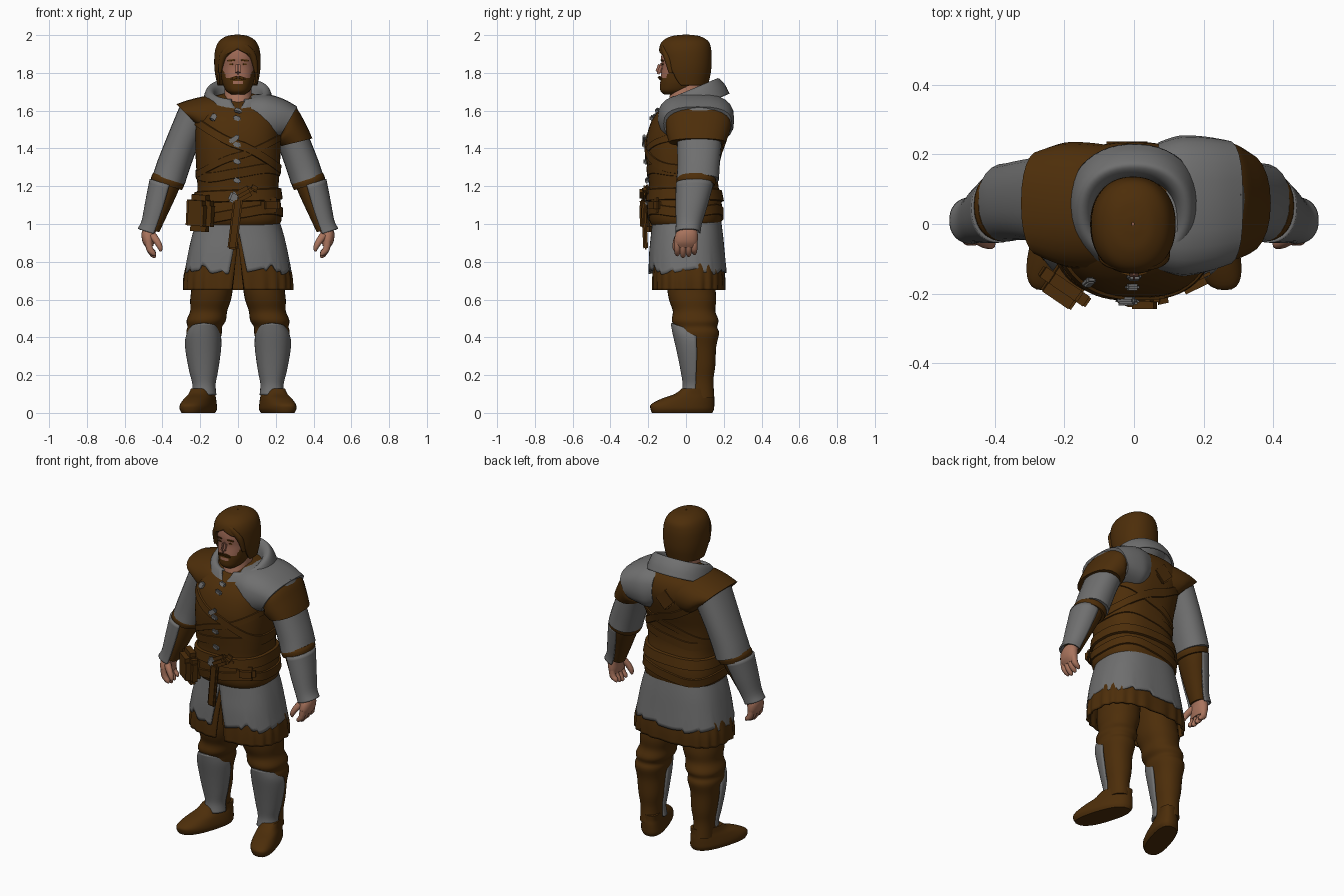
import bpy, bmesh, math
from mathutils import Vector, Matrix

def material(name, rgb):
    m = bpy.data.materials.new(name)
    m.diffuse_color = (*rgb, 1)
    return m

BROWN = material("brown leather", (0.074, 0.027, 0.003))
GRAY = material("gray cloth", (0.16, 0.16, 0.16))
SKIN = material("skin", (0.40, 0.175, 0.11))
FACE = material("ruddy skin", (0.34, 0.14, 0.09))
TAU = 2 * math.pi

def power(v, n):
    return math.copysign(abs(v) ** (2 / n), v)

def smooth_rows(keys, sub):
    """Catmull-Rom interpolation of tuples."""
    out = []
    for i in range(len(keys) - 1):
        p0, p1, p2, p3 = (keys[max(0, min(len(keys) - 1, i + k))] for k in (-1, 0, 1, 2))
        for s in range(sub):
            t = s / sub
            out.append([0.5 * (2 * b + (c - a) * t + (2 * a - 5 * b + 4 * c - d) * t * t
                               + (3 * b - a - 3 * c + d) * t ** 3)
                        for a, b, c, d in zip(p0, p1, p2, p3)])
    return out + [list(keys[-1])]

def table(points, z):
    """Linear lookup in rows sorted by their first value."""
    if z <= points[0][0]:
        return points[0][1:]
    for a, b in zip(points, points[1:]):
        if z <= b[0]:
            t = (z - a[0]) / (b[0] - a[0])
            return [p + (q - p) * t for p, q in zip(a[1:], b[1:])]
    return points[-1][1:]

def finish(ob, thick=0, angle=45):
    bpy.context.collection.objects.link(ob)
    if thick:
        m = ob.modifiers.new("thickness", "SOLIDIFY")
        m.thickness, m.offset = thick, 0
    bpy.ops.object.select_all(action='DESELECT')
    ob.select_set(True)
    bpy.context.view_layer.objects.active = ob
    bpy.ops.object.shade_smooth_by_angle(angle=math.radians(angle))
    return ob

def surface(name, rows, mat, closed=True, caps=True, thick=0, rule=None, mx=1):
    bm = bmesh.new()
    vr = [[bm.verts.new((p[0] * mx, p[1], p[2])) for p in r] for r in rows]
    n = len(rows[0])
    for a, b in zip(vr, vr[1:]):
        for i in range(n if closed else n - 1):
            j = (i + 1) % n
            bm.faces.new((a[i], a[j], b[j], b[i]))
    if closed and caps:
        bm.faces.new(vr[0])
        bm.faces.new(vr[-1])
    bmesh.ops.remove_doubles(bm, verts=bm.verts, dist=1e-5)
    bmesh.ops.recalc_face_normals(bm, faces=bm.faces)
    if rule:
        for f in bm.faces:
            f.material_index = rule(f.calc_center_median())
    me = bpy.data.meshes.new(name)
    bm.to_mesh(me)
    bm.free()
    for m in (mat if isinstance(mat, list) else [mat]):
        me.materials.append(m)
    return finish(bpy.data.objects.new(name, me), thick)

def stack(name, keys, mat, seg=32, n=2.2, sub=4, gap=None, arc=None, warp=None, **kw):
    """Horizontal sections (x centre, front y, back y, z, half width)."""
    rows = []
    for cx, yf, yb, z, rx in smooth_rows(keys, sub):
        a0, a1 = 0, TAU
        if gap:
            a0 = math.asin(min(1, max(0, gap(z) / rx)) ** (n / 2))
            a1 = TAU - a0
        if arc:
            a0, a1 = -arc, arc
        full = not (gap or arc)
        row = []
        for i in range(seg):
            a = a0 + (a1 - a0) * i / (seg if full else seg - 1)
            p = Vector((cx + rx * power(math.sin(a), n),
                        (yf + yb) / 2 - (yb - yf) / 2 * power(math.cos(a), n), z))
            row.append(warp(p, a) if warp else p)
        rows.append(row)
    return surface(name, rows, mat, closed=not (gap or arc), **kw)

def tube(name, keys, mat, seg=24, n=2.2, sub=4, arc=None, **kw):
    """Tilted sections (x, y, z, half length, half depth, normal x, normal z)."""
    rows = []
    for x, y, z, rx, ry, nx, nz in smooth_rows(keys, sub):
        e1 = Vector((-nz, 0, nx)).normalized()
        a0, a1 = arc or (0, TAU)
        row = []
        for i in range(seg):
            a = a0 + (a1 - a0) * i / (seg - 1 if arc else seg)
            row.append(Vector((x, y, z)) + e1 * rx * power(math.cos(a), n)
                       + Vector((0, ry * power(math.sin(a), n), 0)))
        rows.append(row)
    return surface(name, rows, mat, closed=not arc, **kw)

def box(name, loc, size, mat, rot=(0, 0, 0), bevel=0.01):
    bm = bmesh.new()
    bmesh.ops.create_cube(bm, size=1, matrix=Matrix.Diagonal((*size, 1)))
    bmesh.ops.bevel(bm, geom=bm.edges[:], offset=min(bevel, min(size) * .4), segments=2, affect='EDGES')
    me = bpy.data.meshes.new(name)
    bm.to_mesh(me)
    bm.free()
    me.materials.append(mat)
    ob = bpy.data.objects.new(name, me)
    ob.location, ob.rotation_euler = loc, rot
    return finish(ob)

# Jerkin
TORSO = [(0, -.17, .17, .98, .205), (0, -.195, .19, 1.02, .23), (0, -.20, .19, 1.10, .228),
         (0, -.195, .175, 1.18, .215), (0, -.20, .168, 1.25, .218), (0, -.21, .178, 1.35, .224),
         (0, -.21, .21, 1.45, .226), (0, -.18, .235, 1.55, .226), (0, -.125, .225, 1.62, .21),
         (0, -.065, .19, 1.665, .165), (0, -.03, .13, 1.69, .08)]
stack("jerkin", TORSO, BROWN, seg=48, n=2.6)
PROFILE = [(k[3], k[1], k[2], k[4]) for k in smooth_rows(TORSO, 4)]

def band(name, zc, w, off=0.014, slope=0, wave=0):
    """Strap wrapped around the jerkin, tilted by slope."""
    rows = [[] for _ in range(4)]
    for i in range(64):
        a = TAU * i / 64
        for row, (dz, o) in zip(rows, ((-w, -.01), (-w * .8, off), (w * .8, off), (w, -.01))):
            z = zc + dz + slope * math.sin(a) + wave * math.sin(3 * a)
            yf, yb, rx = table(PROFILE, z)
            row.append(((rx + o) * power(math.sin(a), 2.6),
                        (yf + yb) / 2 - ((yb - yf) / 2 + o) * power(math.cos(a), 2.6), z))
    surface(name, rows, BROWN, caps=False)

band("waist_belt", 1.15, .035, .014, .01)
band("lower_belt", 1.055, .03, .008, .02, .012)
band("chest_strap", 1.42, .028, .008, -.13)
band("cross_strap", 1.36, .022, .006, .10)
band("rib_fold", 1.27, .03, .005, .02, .012)
box("back_flap", (-.02, .228, 1.54), (.10, .02, .10), BROWN, (0, .785, 0), .008)

# Front clasps
for z, y in ((1.56, -.182), (1.42, -.222), (1.33, -.214), (1.23, -.207), (1.11, -.213)):
    box("clasp", (-.005, y, z), (.04, .02, .025), GRAY, (0, .3, 0), .006)
box("strap_buckle", (-.02, -.22, 1.45), (.06, .02, .025), GRAY, (0, -.6, 0), .006)
box("upper_buckle", (-.13, -.168, 1.565), (.03, .02, .04), GRAY, (-.4, .5, 0), .006)
box("belt_buckle", (-.02, -.222, 1.14), (.055, .025, .06), GRAY, (0, .4, 0), .01)

# Belt pouch, knot and hanging strap ends
box("pouch", (-.20, -.18, 1.045), (.16, .09, .17), BROWN, (0, .06, -.6), .03)
box("pouch_flap", (-.20, -.18, 1.11), (.15, .095, .09), BROWN, (0, .06, -.6), .03)
box("belt_knot", (.03, -.22, 1.16), (.11, .05, .06), BROWN, (0, -.5, 0), .02)
box("knot_loop", (.08, -.205, 1.18), (.07, .05, .05), BROWN, (0, .5, .2), .02)
box("hanging_strap", (-.015, -.22, 1.00), (.05, .025, .27), BROWN, (.05, .12, 0), .008)
box("side_pouch", (.17, -.165, 1.10), (.11, .05, .08), BROWN, (0, 0, .45), .02)

# Split tunic skirt with torn hem, and pleated underskirt
def torn(p, a):
    t = max(0, min(1, (1.05 - p.z) / .29))
    tear = .045 * max(0, 1 - abs(abs(a - math.pi) - 2.55) / .15)
    p.z += t ** 4 * (tear + .02 * ((a * 2.3) % 1) ** 2 + .008 * math.sin(5 * a))
    return p

def pleats(p, a):
    k = 1 + .02 * max(0, (.85 - p.z) / .2) * math.sin(22 * a)
    return Vector((p.x * k, p.y * k, p.z))

stack("tunic_skirt", [(0, -.17, .175, 1.06, .20), (0, -.18, .19, .95, .235), (0, -.19, .20, .85, .258),
      (0, -.194, .21, .74, .277)], GRAY, seg=120, n=2.6, gap=lambda z: max(0, (.98 - z) * .2),
      warp=torn, thick=.01)
stack("underskirt", [(0, -.15, .15, 1.0, .20), (0, -.165, .185, .85, .25), (0, -.172, .20, .73, .28),
      (0, -.172, .20, .65, .283)], BROWN, seg=120, n=2.7, gap=lambda z: max(0, (.9 - z) * .13),
      warp=pleats, thick=.01)

# Legs, greaves, boots
def toe_out(p, a):
    p.x += (.08 - p.y) * .3
    return p

for s, side in ((1, "left"), (-1, "right")):
    stack(side + "_leg", [(.12, -.10, .15, .88, .115), (.135, -.10, .155, .68, .11),
          (.145, -.09, .16, .60, .108), (.155, -.07, .155, .54, .098), (.168, -.075, .172, .49, .104),
          (.176, -.06, .165, .455, .092), (.18, -.055, .175, .42, .094), (.182, -.03, .16, .35, .08),
          (.18, -.01, .155, .25, .07), (.18, 0, .145, .17, .058), (.18, 0, .15, .08, .058)],
          BROWN, mx=s)
    stack(side + "_greave", [(.18, -.075, .17, .475, .076), (.184, -.065, .165, .42, .09),
          (.184, -.042, .15, .32, .086), (.182, -.022, .125, .22, .07), (.18, -.012, .11, .15, .055),
          (.18, -.02, .11, .095, .06)],
          GRAY, arc=1.6, thick=.012, mx=s,
          warp=lambda p, a: p - Vector((0, 0, .05 * (a / 1.6) ** 2 * max(0, (p.z - .3) / .17))))
    stack(side + "_boot", [(.18, -.18, .14, 0, .068), (.18, -.188, .148, .02, .078),
          (.18, -.185, .15, .045, .076), (.18, -.13, .15, .075, .068), (.18, -.06, .148, .10, .06),
          (.178, -.02, .148, .13, .058)], BROWN, n=2.5, warp=toe_out, mx=s)

    # Sleeve, forearm, bracer
    tube(side + "_sleeve", [(.23, .07, 1.58, .09, .13, .5, -.87), (.30, .07, 1.42, .086, .118, .35, -.94),
         (.345, .066, 1.30, .088, .112, .33, -.95), (.366, .062, 1.235, .088, .113, .3, -.96)], GRAY, mx=s)
    tube(side + "_forearm", [(.365, .055, 1.27, .075, .095, .3, -.95), (.385, .05, 1.20, .074, .09, .28, -.96),
         (.42, .03, 1.09, .06, .072, .3, -.95), (.46, .012, .97, .045, .05, .3, -.95)], BROWN, mx=s)
    tube(side + "_elbow_strap", [(.368, .055, 1.245, .084, .10, .3, -.95), (.372, .054, 1.228, .09, .105, .3, -.95),
         (.379, .052, 1.205, .086, .10, .3, -.95)], BROWN, mx=s)
    tube(side + "_bracer", [(.39, .046, 1.215, .076, .095, .3, -.95), (.42, .03, 1.10, .069, .08, .3, -.95),
         (.45, .015, 1.0, .058, .064, .3, -.95), (.468, .01, .955, .062, .062, .3, -.95)],
         GRAY, arc=(-1.9, 1.75), thick=.01, mx=s)

    # Hand
    tube(side + "_palm", [(.46, .01, .99, .033, .042, .2, -.98), (.474, .004, .95, .036, .058, .1, -.99),
         (.474, 0, .91, .032, .062, -.1, -.99), (.468, 0, .88, .02, .055, -.2, -.98)], SKIN, mx=s)
    for k in range(4):
        y, d = -.046 + .030 * k, .01 * abs(k - 1.2)
        tube(side + "_finger", [(.474, y, .91, .019, .017, 0, -1), (.468, y, .868, .018, .0165, -.3, -.95),
             (.448, y, .832 + d, .014, .014, -.6, -.8), (.438, y, .82 + d, .005, .005, -.6, -.8)],
             SKIN, seg=10, sub=2, mx=s)
    tube(side + "_thumb", [(.458, -.035, .945, .022, .02, -.5, -.87), (.43, -.052, .91, .018, .017, -.5, -.87),
         (.412, -.058, .875, .014, .014, -.2, -.98), (.41, -.058, .855, .005, .005, 0, -1)],
         SKIN, seg=10, sub=2, mx=s)

# Shoulder pieces: brown cap on one side, gray mantle over a brown cap on the other
tube("right_shoulder_cap", [(.06, .05, 1.565, .11, .175, 1, 0), (.13, .052, 1.56, .122, .182, 1, -.15),
     (.20, .056, 1.56, .11, .178, 1, -.4), (.272, .06, 1.58, .076, .15, .72, -.7)], BROWN, mx=-1)
tube("left_shoulder_cap", [(.20, .06, 1.56, .10, .17, .9, -.4), (.26, .065, 1.53, .095, .172, .86, -.5),
     (.277, .063, 1.485, .094, .168, .6, -.8), (.308, .06, 1.432, .088, .15, .24, -.97)], BROWN)
tube("left_mantle", [(.07, .05, 1.565, .12, .185, 1, 0), (.13, .052, 1.555, .135, .202, 1, -.15),
     (.20, .056, 1.545, .124, .196, 1, -.35), (.262, .062, 1.532, .103, .18, .86, -.5)], GRAY, n=2.7)

# Rolled collar, low at the throat and high at the nape
def tilt(p, a):
    p.z += .42 * (p.y - .04)
    return p

stack("collar", [(0, -.13, .225, 1.61, .185), (0, -.135, .205, 1.66, .178), (0, -.115, .18, 1.70, .165),
      (0, -.10, .165, 1.712, .148), (0, -.085, .145, 1.695, .13), (0, -.08, .135, 1.64, .122)], GRAY,
      seg=48, gap=lambda z: max(0, (z - 1.66) * .7), warp=tilt, thick=.012)
stack("neck", [(0, -.10, .10, 1.58, .09), (0, -.09, .09, 1.66, .075), (0, -.07, .09, 1.76, .07)], SKIN)
box("throat_clasp", (0, -.152, 1.60), (.04, .02, .025), GRAY, (-.5, .3, 0), .006)

# Head with beard painted by height and distance from the mouth
def beard(c):
    x, z = abs(c.x), c.z
    mouth = x < .028 and 1.742 < z < 1.756
    return int(not mouth and z < 1.772 + max(0, x - .06) * 2.2)

stack("head", [(0, -.115, -.02, 1.685, .035), (0, -.135, .04, 1.705, .062), (0, -.137, .08, 1.74, .08),
      (0, -.133, .095, 1.78, .089), (0, -.128, .10, 1.83, .094), (0, -.132, .105, 1.88, .096),
      (0, -.12, .105, 1.93, .09), (0, -.08, .08, 1.97, .06)], [FACE, BROWN], seg=64, sub=7, rule=beard)
box("nose", (0, -.138, 1.822), (.026, .035, .06), FACE, (-.35, 0, 0), .01)
for s in (1, -1):
    box("eye", (s * .036, -.1235, 1.846), (.024, .009, .009), BROWN, (0, 0, s * .3), .003)
    box("eyebrow", (s * .037, -.126, 1.866), (.042, .009, .010), BROWN, (0, s * .12, s * .3), .003)
    box("moustache", (s * .02, -.137, 1.773), (.045, .02, .014), BROWN, (0, s * .3, s * .25), .006)
    # Locks framing the forehead
    tube("hair_lock", [(.005, -.122, 1.945, .02, .012, 1, -.3), (.045, -.12, 1.925, .022, .013, .8, -.6),
         (.082, -.10, 1.88, .018, .018, .3, -.95), (.096, -.08, 1.80, .008, .012, 0, -1)],
         BROWN, seg=12, mx=s)

# Hair, open around the face
GAP = [(1.74, .097), (1.80, .10), (1.86, .09), (1.89, .072), (1.91, .03), (1.925, 0)]
stack("hair", [(-.003, -.10, .11, 1.735, .10), (-.003, -.125, .125, 1.80, .113), (-.003, -.133, .13, 1.86, .117),
      (-.003, -.137, .128, 1.92, .112), (-.003, -.122, .115, 1.962, .094), (-.003, -.08, .075, 1.987, .06),
      (-.003, -.03, .03, 1.995, .025), (-.003, -.005, .005, 1.996, .003)], BROWN, seg=64, sub=6,
      gap=lambda z: table(GAP, z)[0], thick=.012)
